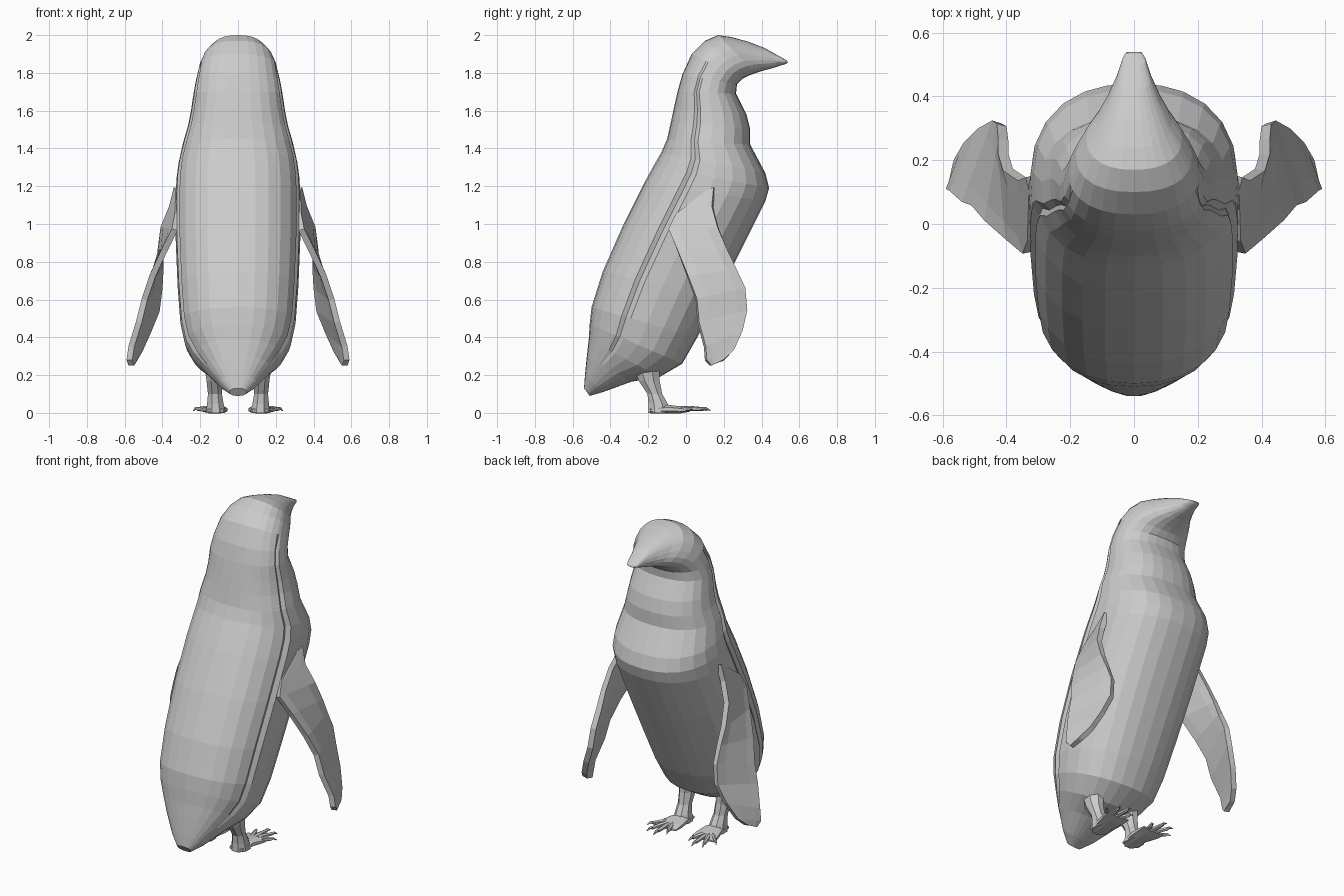
import bpy, bmesh, math
from mathutils import Vector

cube = bpy.data.objects.get("Cube")
if cube:
    bpy.data.objects.remove(cube, do_unlink=True)

grey = bpy.data.materials.new("plain grey")
grey.use_nodes = True
tone = (0.6, 0.6, 0.6, 1)
grey.diffuse_color = tone
grey.node_tree.nodes["Principled BSDF"].inputs["Base Color"].default_value = tone


def finish(name, bm):
    bmesh.ops.recalc_face_normals(bm, faces=bm.faces)
    mesh = bpy.data.meshes.new(name)
    bm.to_mesh(mesh)
    bm.free()
    mesh.materials.append(grey)
    obj = bpy.data.objects.new(name, mesh)
    bpy.context.collection.objects.link(obj)
    return obj


def loft(name, rings):
    """Skin a list of closed rings and cap both ends."""
    bm = bmesh.new()
    rows = [[bm.verts.new(p) for p in ring] for ring in rings]
    n = len(rows[0])
    for a, b in zip(rows, rows[1:]):
        for i in range(n):
            j = (i + 1) % n
            bm.faces.new((a[i], a[j], b[j], b[i]))
    bm.faces.new(rows[0])
    bm.faces.new(rows[-1])
    return finish(name, bm)


# Body: each ring is back y, back z, front y, front z, half width
BODY = [
    (-.54, .13, -.51, .09, .045), (-.535, .2, -.44, .11, .1),
    (-.525, .3, -.29, .165, .175), (-.515, .39, -.14, .19, .235),
    (-.51, .47, -.02, .26, .28), (-.50, .56, .06, .40, .305),
    (-.44, .75, .16, .60, .32), (-.33, 1.0, .28, .84, .33),
    (-.22, 1.22, .42, 1.12, .33), (-.17, 1.31, .44, 1.19, .325),
    (-.13, 1.38, .42, 1.27, .315), (-.10, 1.45, .34, 1.42, .29),
    (-.08, 1.54, .34, 1.5, .265), (-.065, 1.61, .32, 1.58, .25),
    (-.045, 1.7, .265, 1.69, .235), (-.02, 1.79, .27, 1.74, .222),
    (.03, 1.9, .30, 1.77, .205), (.1, 1.97, .33, 1.785, .182),
    (.17, 2.0, .37, 1.80, .15), (.24, 1.99, .40, 1.81, .118),
    (.33, 1.965, .44, 1.82, .085), (.42, 1.93, .49, 1.835, .055),
    (.5, 1.885, .53, 1.848, .037), (.535, 1.865, .54, 1.855, .025),
]
# Angles down one side from spine to breast, crowded around the side seam
HALF = [0, 13, 26, 40, 55, 68, 73, 78, 92, 108, 124, 140, 155, 168, 180]
SEAM = 73


def body_ring(index, by, bz, fy, fz, width):
    back, front = Vector((0, by, bz)), Vector((0, fy, fz))
    middle, axis = (back + front) / 2, (back - front) / 2
    ring = []
    for deg in HALF + [-d for d in HALF[-2:0:-1]]:
        a = math.radians(deg)
        c, s = math.cos(a), math.sin(a)
        power = 0.86
        u = math.copysign(abs(c) ** power, c)
        v = math.copysign(abs(s) ** power, s)
        groove = 0.95 if abs(deg) == SEAM and 2 < index < 16 else 1
        ring.append(middle + axis * u + Vector((v * width * groove, 0, 0)))
    return ring


loft("body", [body_ring(i, *row) for i, row in enumerate(BODY)])

# Flipper: leading and trailing edge points from shoulder to tip
LEADING = [(.325, .15, 1.19), (.35, .14, 1.09), (.395, .17, .98), (.41, .22, .86),
           (.41, .265, .76), (.415, .31, .66), (.43, .32, .54), (.475, .295, .43),
           (.52, .25, .33), (.55, .2, .28)]
TRAILING = [(.315, .11, 1.17), (.32, -.05, 1.05), (.335, -.09, .97), (.39, -.045, .86),
            (.455, .01, .72), (.495, .055, .6), (.525, .065, .48), (.565, .1, .35),
            (.575, .105, .28), (.565, .13, .25)]


def flipper(name, side):
    bm = bmesh.new()
    flip = Vector((side, 1, 1))
    rows = []
    for lead, trail in zip(LEADING, TRAILING):
        a, b = Vector(lead), Vector(trail)
        rows.append([bm.verts.new(a.lerp(b, t) * flip) for t in (0, .2, .8, 1)])
    for a, b in zip(rows, rows[1:]):
        for i in range(3):
            bm.faces.new((a[i], a[i + 1], b[i + 1], b[i]))
    obj = finish(name, bm)
    solid = obj.modifiers.new("thickness", "SOLIDIFY")
    solid.thickness = 0.032
    solid.offset = 0


def tube(name, side, path, sides=6, flat=False):
    """Path rows are x, y, z, half width, half depth; flat rings stand upright."""
    rings = []
    for x, y, z, w, d in path:
        ring = []
        for k in range(sides):
            a = math.tau * (k + .5) / sides
            p, q = math.cos(a) * w, math.sin(a) * d
            offset = Vector((p, 0, q)) if flat else Vector((p, q, 0))
            ring.append((Vector((x, y, z)) + offset) * Vector((side, 1, 1)))
        rings.append(ring)
    loft(name, rings)


# Toe tips, fanned out from the ball of the foot
TOES = {"outer": (.235, .04), "second": (.19, .11), "middle": (.13, .13), "inner": (.075, .08)}

for side, label in ((1, "left"), (-1, "right")):
    flipper(label + "_flipper", side)
    tube(label + "_leg", side, [
        (.12, -.22, .30, .07, .085), (.125, -.195, .17, .045, .06),
        (.122, -.165, .1, .04, .042), (.12, -.148, .05, .047, .055),
        (.118, -.14, 0, .055, .065)], 8)
    tube(label + "_foot", side, [
        (.118, -.19, .012, .045, .015), (.118, -.1, .02, .06, .026),
        (.125, -.03, .016, .075, .02), (.13, .02, .014, .08, .008)], 8, True)
    for toe, (tx, ty) in TOES.items():
        base, tip = Vector((.125, -.07)), Vector((tx, ty))
        path = []
        for t, z, r in ((0, .018, .014), (.45, .024, .015), (.78, .02, .012),
                        (.88, .024, .008), (1, .012, .003)):
            p = base.lerp(tip, t)
            path.append((p.x, p.y, z, r, r * .9))
        tube(f"{label}_{toe}_toe", side, path, 6, True)
